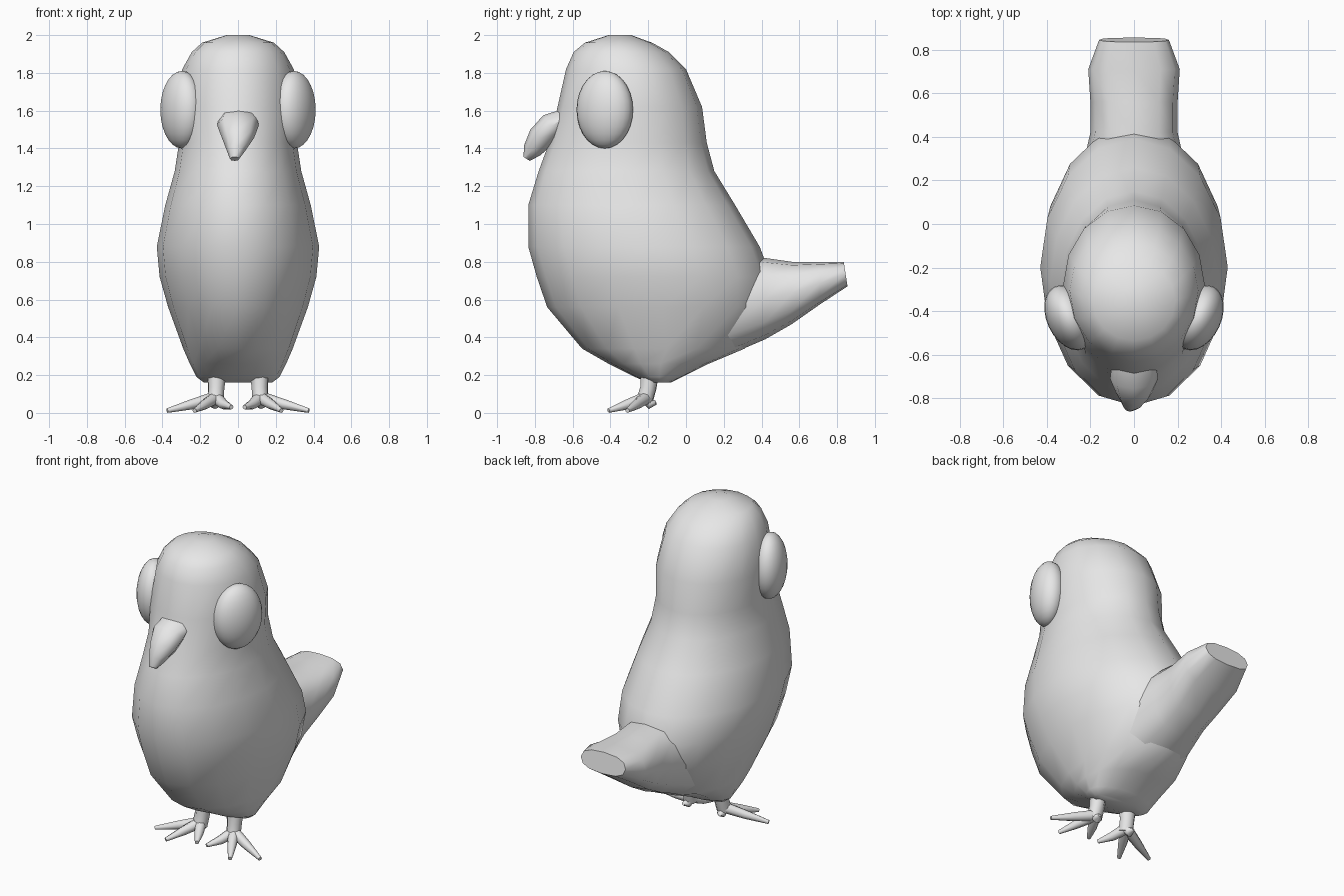
import bpy, bmesh, math
from mathutils import Vector, Matrix

cube = bpy.data.objects.get("Cube")
if cube:
    bpy.data.objects.remove(cube, do_unlink=True)

grey = bpy.data.materials.new("plain_grey")
grey.use_nodes = True
grey.diffuse_color = (0.8, 0.8, 0.8, 1)
grey.node_tree.nodes["Principled BSDF"].inputs["Base Color"].default_value = (0.8, 0.8, 0.8, 1)


def finish(name, bm, sharp=60):
    bmesh.ops.recalc_face_normals(bm, faces=bm.faces)
    mesh = bpy.data.meshes.new(name)
    bm.to_mesh(mesh)
    bm.free()
    mesh.materials.append(grey)
    obj = bpy.data.objects.new(name, mesh)
    bpy.context.collection.objects.link(obj)
    bpy.ops.object.select_all(action='DESELECT')
    obj.select_set(True)
    bpy.context.view_layer.objects.active = obj
    bpy.ops.object.shade_smooth_by_angle(angle=math.radians(sharp))
    return obj


def loft(bm, rings):
    """Skin a list of equal-length point rings and cap both ends."""
    loops = [[bm.verts.new(p) for p in ring] for ring in rings]
    for a, b in zip(loops, loops[1:]):
        for i in range(len(a)):
            j = (i + 1) % len(a)
            bm.faces.new((a[i], a[j], b[j], b[i]))
    bm.faces.new(loops[0])
    bm.faces.new(loops[-1])


def angles(n):
    return [2 * math.pi * i / n for i in range(n)]


# Body and head: egg-shaped level slices (z, front y, back y, half width)
slices = [(0.16, -0.20, -0.08, 0.18), (0.19, -0.27, -0.02, 0.22),
          (0.26, -0.41, 0.12, 0.255), (0.34, -0.55, 0.31, 0.29),
          (0.56, -0.735, 0.44, 0.37), (0.72, -0.79, 0.45, 0.415),
          (0.88, -0.835, 0.39, 0.43), (1.10, -0.835, 0.26, 0.385),
          (1.28, -0.78, 0.15, 0.335), (1.43, -0.725, 0.11, 0.312),
          (1.62, -0.68, 0.085, 0.325), (1.82, -0.635, 0.0, 0.295),
          (1.91, -0.595, -0.09, 0.245), (1.96, -0.535, -0.18, 0.19),
          (2.0, -0.41, -0.29, 0.06)]
body = bmesh.new()
rings = []
for z, front, back, w in slices:
    mid = front + (back - front) * 0.52
    rings.append([(w * math.cos(a),
                   mid + math.sin(a) * ((back - mid) if math.sin(a) > 0 else (mid - front)), z)
                  for a in angles(16)])
loft(body, rings)
finish("body", body)

# Tail: upright slices along y (y, bottom, top, half width, backward lean of the bottom)
tail = bmesh.new()
rings = []
for y, lo, hi, w, lean in [(0.0, 0.24, 0.74, 0.28, 0), (0.2, 0.295, 0.80, 0.25, 0),
                           (0.42, 0.39, 0.82, 0.20, 0), (0.56, 0.47, 0.80, 0.20, 0),
                           (0.71, 0.575, 0.80, 0.21, 0), (0.845, 0.67, 0.80, 0.16, 0.01)]:
    ring = []
    for a in angles(12):
        c, s = math.cos(a), math.sin(a)
        # squared-off oval
        x = w * math.copysign(abs(c) ** 0.8, c)
        k = math.copysign(abs(s) ** 0.8, s)
        ring.append((x, y - lean * k, (lo + hi) / 2 + k * (hi - lo) / 2))
    rings.append(ring)
loft(tail, rings)
finish("tail", tail, 50)

# Beak: slices across a drooping path (x, y, z, half width, half thickness)
beak = bmesh.new()
path = [(0, -0.63, 1.57, 0.10, 0.045), (0, -0.71, 1.52, 0.11, 0.072),
        (0, -0.77, 1.455, 0.085, 0.07), (-0.01, -0.815, 1.39, 0.05, 0.05),
        (-0.018, -0.844, 1.345, 0.025, 0.02)]
rings = []
for i, (x, y, z, w, t) in enumerate(path):
    a, b = path[max(i - 1, 0)], path[min(i + 1, len(path) - 1)]
    d = Vector((0, b[1] - a[1], b[2] - a[2])).normalized()
    up = Vector((0, d.z, -d.y))
    rings.append([Vector((x + w * math.cos(q), y, z)) + up * t * math.sin(q)
                  for q in angles(8)])
loft(beak, rings)
finish("beak", beak)


def limb(bm, points):
    """Tapered rod through (x, y, z, radius) points."""
    rings = []
    for i, p in enumerate(points):
        a, b = points[max(i - 1, 0)], points[min(i + 1, len(points) - 1)]
        rot = (Vector(b[:3]) - Vector(a[:3])).to_track_quat('Z', 'Y')
        rings.append([Vector(p[:3]) + rot @ Vector((p[3] * math.cos(q), p[3] * math.sin(q), 0))
                      for q in angles(8)])
    loft(bm, rings)


for side, label in ((1, "left"), (-1, "right")):
    # Eyes: flattened balls turned slightly forward
    eye = bmesh.new()
    bmesh.ops.create_uvsphere(eye, u_segments=24, v_segments=14, radius=1)
    place = (Matrix.Translation((side * 0.297, -0.43, 1.605))
             @ Matrix.Rotation(math.radians(-25 * side), 4, 'Z')
             @ Matrix.Diagonal((0.103, 0.158, 0.205, 1)))
    bmesh.ops.transform(eye, matrix=place, verts=eye.verts)
    finish(label + "_eye", eye)

    # Leg with three front toes and a short back toe
    foot = bmesh.new()
    limb(foot, [(side * 0.11, -0.19, 0.24, 0.055), (side * 0.115, -0.2, 0.13, 0.045),
                (side * 0.12, -0.22, 0.06, 0.045)])
    for tx, ty, tz in ((0.375, -0.31, 0.012), (0.23, -0.41, 0.012),
                       (0.035, -0.37, 0.03), (0.13, -0.16, 0.055)):
        limb(foot, [(side * 0.118, -0.21, 0.08, 0.035),
                    (side * (0.118 + tx) / 2, (ty - 0.21) / 2, 0.045, 0.027),
                    (side * tx, ty, tz, 0.012)])
    finish(label + "_foot", foot)
